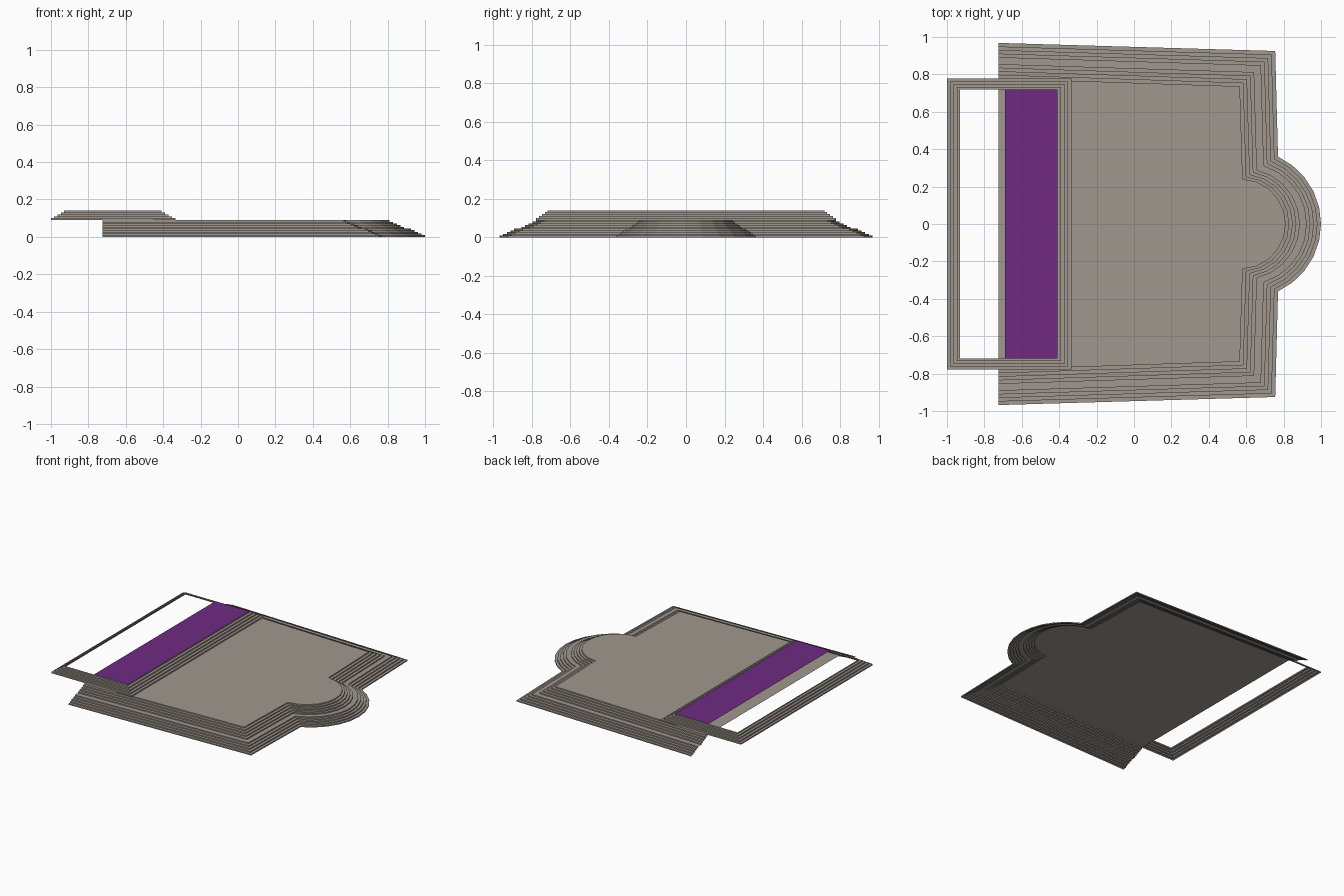
import bpy, bmesh, math

if "Cube" in bpy.data.objects:
    bpy.data.objects.remove(bpy.data.objects["Cube"])


def material(name, rgb):
    m = bpy.data.materials.new(name)
    m.diffuse_color = (*rgb, 1)
    m.use_nodes = True
    m.node_tree.nodes["Principled BSDF"].inputs["Base Color"].default_value = m.diffuse_color
    return m


stone = material("warm_grey_stone", (0.352, 0.314, 0.275))
purple = material("purple_carpet", (0.162, 0.023, 0.223))


def make(name, loops, mat, closed=False, cap=False):
    """Bridge a stack of matching loops; optionally close them and cap the last."""
    bm = bmesh.new()
    rows = [[bm.verts.new(p) for p in loop] for loop in loops]
    n = len(rows[0])
    for a, b in zip(rows, rows[1:]):
        for i in range(n if closed else n - 1):
            j = (i + 1) % n
            bm.faces.new((a[i], a[j], b[j], b[i]))
    if cap:
        bm.faces.new(rows[-1])
    me = bpy.data.meshes.new(name)
    bm.to_mesh(me)
    bm.free()
    me.materials.append(mat)
    ob = bpy.data.objects.new(name, me)
    bpy.context.collection.objects.link(ob)
    return ob


def terrace_outline(d, z):
    """Outline of the large terrace with its round bay, inset by d."""
    tip, wall, half = 1.0 - d, 0.77 - d, 0.36 - 0.63 * d
    depth = tip - wall
    r = (half * half + depth * depth) / (2 * depth)      # arc through tip and wall
    ang = math.atan2(half, wall - tip + r)
    arc = [(tip - r + r * math.cos(ang * k / 5), r * math.sin(ang * k / 5))
           for k in range(-5, 6)]
    pts = [(-0.725, -0.968 + d), (0.755 - d, -0.925 + d), *arc,
           (0.755 - d, 0.925 - d), (-0.725, 0.968 - d)]
    return [(x, y, z) for x, y in pts]


def dais_outline(t, z):
    """Rectangle of the raised dais, t = 0 outer foot, t = 1 inner top."""
    x0, x1, y = -1 + 0.07 * t, -0.335 - 0.075 * t, 0.778 - 0.06 * t
    return [(x0, -y, z), (x1, -y, z), (x1, y, z), (x0, y, z)]


def stairs(outline, insets, z, rise):
    """Each inset gives one vertical riser; treads join them."""
    loops = []
    for d in insets:
        loops += [outline(d, z), outline(d, z + rise)]
        z += rise
    return loops


# Terrace: two flights with a landing between, open at the back, floor on top
flight = [0.019 * k for k in range(5)]
make("terrace_steps_and_floor",
     stairs(terrace_outline, flight + [0.113 + d for d in flight], 0, 0.009),
     stone, cap=True)

# Dais: a ring of steps around an open middle
make("dais_steps", stairs(dais_outline, [k / 4 for k in range(5)], 0.09, 0.01),
     stone, closed=True)

# Carpet on the front part of the dais
make("dais_carpet", [[(-0.69, -0.718, 0.14), (-0.41, -0.718, 0.14),
                      (-0.41, 0.718, 0.14), (-0.69, 0.718, 0.14)]],
     purple, cap=True)
